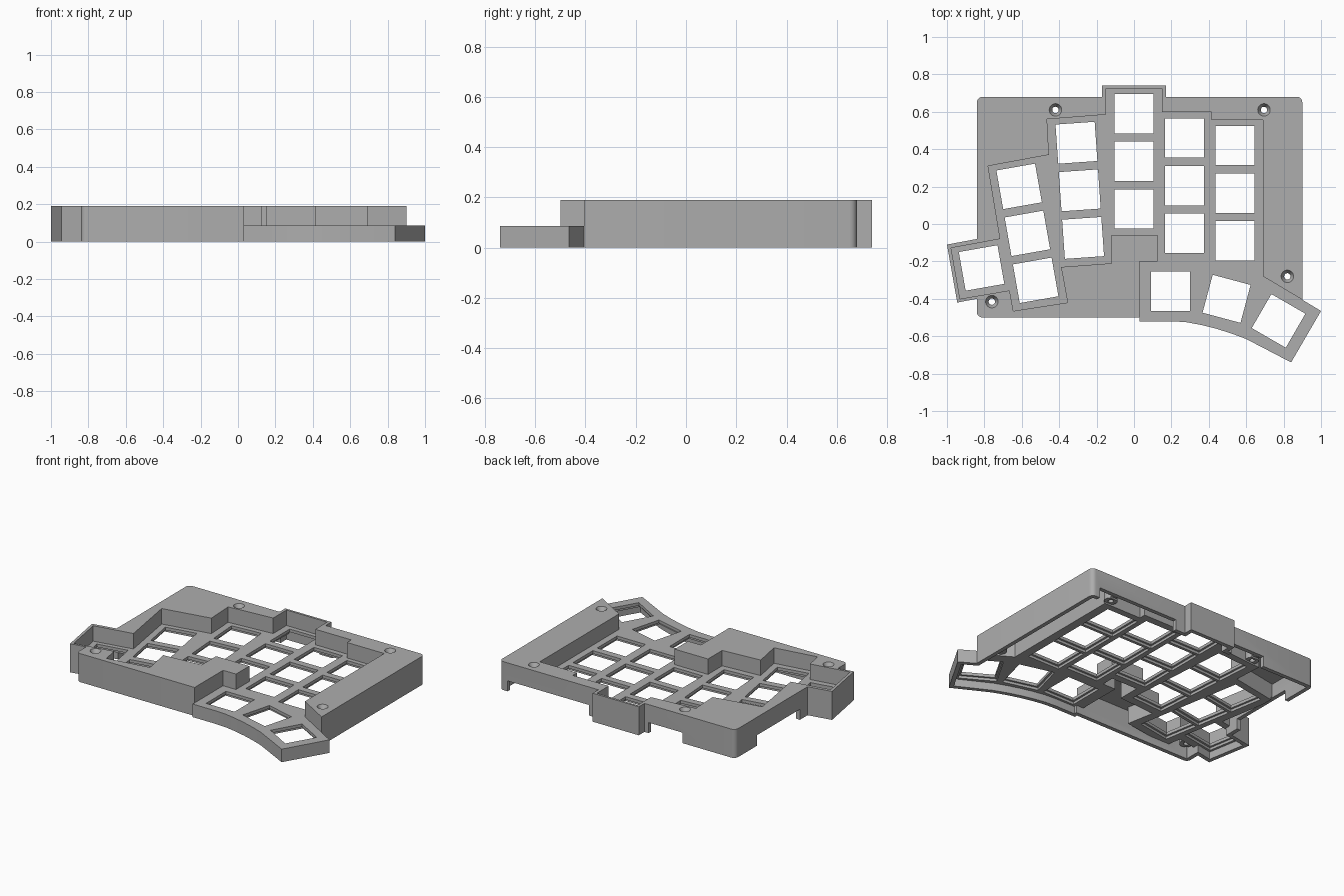
import bpy, bmesh, math
from mathutils import Vector

if "Cube" in bpy.data.objects:
    bpy.data.objects.remove(bpy.data.objects["Cube"])

grey = bpy.data.materials.new("matte_grey")
grey.use_nodes = True
colour = (0.42, 0.42, 0.42, 1)
grey.diffuse_color = colour
grey.node_tree.nodes["Principled BSDF"].inputs["Base Color"].default_value = colour

WALL, FLOOR, TOP = 0.027, 0.087, 0.19
UNDER, CEILING = 0.05, 0.163


def offset(points, d):
    """Mitred offset of a counter-clockwise outline; positive grows it."""
    out = []
    for i, p in enumerate(points):
        p = Vector(p)
        a = (p - Vector(points[i - 1])).normalized()
        b = (Vector(points[(i + 1) % len(points)]) - p).normalized()
        na, nb = Vector((a.y, -a.x)), Vector((b.y, -b.x))
        out.append(p + (na + nb) * d / (1 + na.dot(nb)))
    return out


def rounded(points, corners, r=0.03, steps=5):
    """Round the right-angled corners with the given indices."""
    out = []
    for i, p in enumerate(points):
        p = Vector(p)
        if i not in corners:
            out.append(p)
            continue
        a = (Vector(points[i - 1]) - p).normalized()
        b = (Vector(points[(i + 1) % len(points)]) - p).normalized()
        for k in range(steps + 1):
            t = k / steps * math.pi / 2
            out.append(p + a * r * (1 - math.sin(t)) + b * r * (1 - math.cos(t)))
    return out


def make(name, bm):
    bmesh.ops.recalc_face_normals(bm, faces=bm.faces)
    mesh = bpy.data.meshes.new(name)
    bm.to_mesh(mesh)
    bm.free()
    ob = bpy.data.objects.new(name, mesh)
    mesh.materials.append(grey)
    bpy.context.collection.objects.link(ob)
    return ob


def prisms(name, outlines, z0, z1):
    bm = bmesh.new()
    for pts in outlines:
        low = [bm.verts.new((p[0], p[1], z0)) for p in pts]
        high = [bm.verts.new((p[0], p[1], z1)) for p in pts]
        bm.faces.new(low[::-1])
        bm.faces.new(high)
        for i in range(len(pts)):
            bm.faces.new((low[i - 1], low[i], high[i], high[i - 1]))
    return make(name, bm)


def cones(name, centres, r0, r1, z0, z1):
    bm = bmesh.new()
    for x, y in centres:
        ring = bmesh.ops.create_cone(bm, cap_ends=True, segments=32,
                                     radius1=r0, radius2=r1, depth=z1 - z0)
        bmesh.ops.translate(bm, verts=ring["verts"], vec=(x, y, (z0 + z1) / 2))
    return make(name, bm)


def combine(ob, tool, operation="DIFFERENCE"):
    mod = ob.modifiers.new("cut", "BOOLEAN")
    mod.operation, mod.solver, mod.object = operation, "EXACT", tool
    deps = bpy.context.evaluated_depsgraph_get()
    mesh = bpy.data.meshes.new_from_object(ob.evaluated_get(deps))
    ob.modifiers.clear()
    ob.data = mesh
    bpy.data.objects.remove(tool)


def rect(x0, x1, y0, y1):
    return [(x0, y0), (x1, y0), (x1, y1), (x0, y1)]


def square(x, y, angle, size):
    c, s, h = math.cos(math.radians(angle)), math.sin(math.radians(angle)), size / 2
    return [(x + c * u - s * v, y + s * u + c * v) for u, v in rect(-h, h, -h, h)]


# Outer footprint: case, thumb wing, rear bump and side key box
footprint = rounded([
    (-0.84, -0.50), (0.03, -0.50), (0.03, -0.52), (0.20, -0.52), (0.28, -0.525),
    (0.36, -0.54), (0.44, -0.56), (0.52, -0.585), (0.60, -0.615), (0.84, -0.74),
    (1.0, -0.465), (0.90, -0.405), (0.90, 0.68), (0.17, 0.68), (0.17, 0.74),
    (-0.17, 0.74), (-0.17, 0.68), (-0.84, 0.68), (-0.84, -0.08), (-1.0, -0.11),
    (-0.945, -0.42), (-0.84, -0.40)], {0, 12, 17})

# Sunken key area, running out past the thumb wing
well = [
    (0.03, -0.9), (1.1, -0.9), (1.1, -0.524), (0.69, -0.28), (0.69, 0.555),
    (0.415, 0.555), (0.415, 0.60), (0.15, 0.60), (0.15, 0.725), (-0.15, 0.725),
    (-0.15, 0.585), (-0.465, 0.56), (-0.455, 0.37), (-0.78, 0.31), (-0.715, -0.08),
    (-0.978, -0.128), (-0.93, -0.40), (-0.665, -0.355), (-0.645, -0.465),
    (-0.355, -0.42), (-0.39, -0.23), (-0.12, -0.21), (-0.12, -0.06),
    (0.125, -0.06), (0.125, -0.20), (0.03, -0.20)]

case = prisms("keyboard_case", [footprint], 0, TOP)
combine(case, prisms("well_cutter", [well], FLOOR, 1))

# Hollow underside that leaves the walls, ceiling and key plate
cavity = prisms("cavity_cutter", [offset(footprint, -WALL)], -0.1, CEILING)
combine(cavity, prisms("well_keep", [offset(well, WALL)], UNDER, 1.1))
combine(case, cavity)

# Key openings: three-key columns, the side key and the thumb keys
keys = [(-0.815, -0.235, 10), (0.195, -0.36, 0), (0.495, -0.40, -15), (0.773, -0.518, -30)]
for x, y, angle in [(-0.57, -0.05, 10), (-0.29, 0.18, 4), (0, 0.335, 0),
                    (0.27, 0.205, 0), (0.54, 0.165, 0)]:
    a = math.radians(angle)
    for k in (-1, 0, 1):
        keys.append((x - math.sin(a) * 0.255 * k, y + math.cos(a) * 0.255 * k, angle))
combine(case, prisms("key_cutter", [square(*k, 0.21) for k in keys], -0.2, 0.15))
combine(case, prisms("clip_cutter", [square(*k, 0.236) for k in keys], -0.2, 0.067))

# Countersunk screw posts
screws = [(-0.42, 0.61), (0.695, 0.61), (0.82, -0.28), (-0.76, -0.415)]
combine(case, cones("post", screws, 0.042, 0.042, 0.06, 0.17), "UNION")
combine(case, cones("screw_hole", screws, 0.017, 0.017, -0.1, 0.3))
combine(case, cones("countersink", screws, 0.017, 0.034, 0.16, TOP + 0.001))

# Cable and connector openings in the rear and left walls
combine(case, prisms("rear_notch", [rect(0.24, 0.84, 0.64, 0.72),
                                    rect(-0.45, -0.20, 0.64, 0.72),
                                    rect(-0.88, -0.80, 0.0, 0.45)], -0.1, 0.07))

bpy.ops.object.select_all(action="DESELECT")
case.select_set(True)
bpy.context.view_layer.objects.active = case
bpy.ops.object.shade_smooth_by_angle(angle=math.radians(25))
